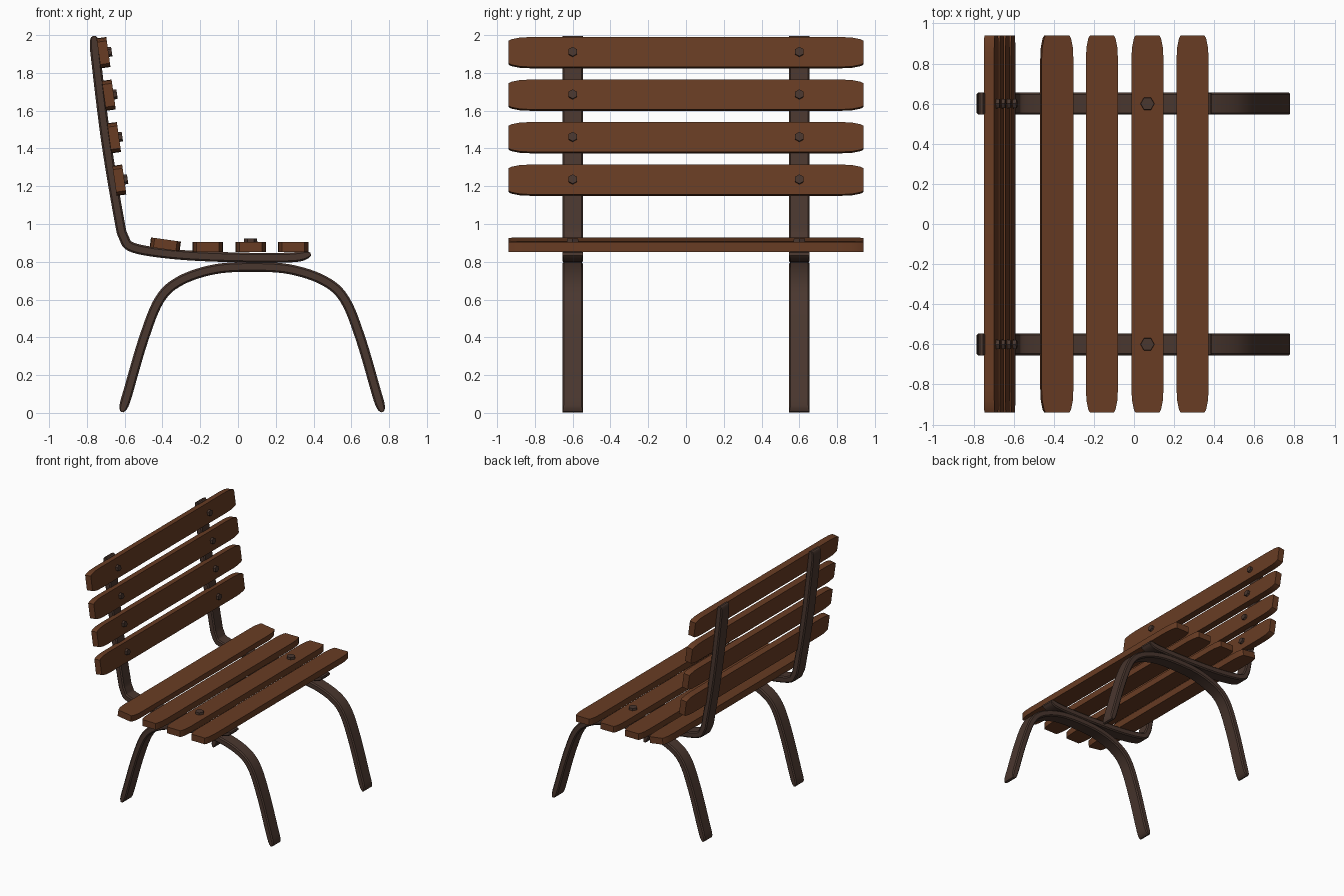
import bpy, bmesh, math
from mathutils import Matrix, Vector

cube = bpy.data.objects.get("Cube")
if cube:
    bpy.data.objects.remove(cube, do_unlink=True)


def material(name, rgb):
    m = bpy.data.materials.new(name)
    m.use_nodes = True
    m.diffuse_color = (*rgb, 1)
    bsdf = m.node_tree.nodes["Principled BSDF"]
    bsdf.inputs["Base Color"].default_value = (*rgb, 1)
    bsdf.inputs["Roughness"].default_value = 0.7
    return m


wood = material("brown wood", (0.138, 0.045, 0.017))
iron = material("dark iron", (0.068, 0.038, 0.028))


def finish(bm, name, mat, matrix=None):
    bmesh.ops.recalc_face_normals(bm, faces=bm.faces)
    mesh = bpy.data.meshes.new(name)
    bm.to_mesh(mesh)
    bm.free()
    mesh.materials.append(mat)
    mesh.shade_smooth()
    mesh.set_sharp_from_angle(angle=math.radians(30))
    obj = bpy.data.objects.new(name, mesh)
    bpy.context.collection.objects.link(obj)
    if matrix:
        obj.matrix_world = matrix
    return obj


def prism(name, outline, z0, z1, mat, matrix, top_scale=1.0):
    """Extrude a flat outline from z0 to z1."""
    bm = bmesh.new()
    low = [bm.verts.new((x, y, z0)) for x, y in outline]
    high = [bm.verts.new((x * top_scale, y * top_scale, z1)) for x, y in outline]
    bm.faces.new(low)
    bm.faces.new(high)
    n = len(outline)
    for i in range(n):
        j = (i + 1) % n
        bm.faces.new((low[i], low[j], high[j], high[i]))
    return finish(bm, name, mat, matrix)


def smooth_path(points, steps=6):
    """Catmull-Rom curve through the points."""
    p = [Vector(q) for q in points]
    p = [2 * p[0] - p[1]] + p + [2 * p[-1] - p[-2]]
    path = []
    for a, b, c, d in zip(p, p[1:], p[2:], p[3:]):
        for s in range(steps):
            t = s / steps
            path.append(0.5 * (2 * b + (c - a) * t + (2 * a - 5 * b + 4 * c - d) * t ** 2
                               + (3 * b - a - 3 * c + d) * t ** 3))
    return path + [p[-2]]


def strap(name, points, y, half_t=0.026, half_w=0.055, chamfer=0.009):
    """Flat bar with chamfered edges and rounded ends, following an x-z path."""
    path = smooth_path(points)
    dist = [0]
    for a, b in zip(path, path[1:]):
        dist.append(dist[-1] + (b - a).length)
    bm = bmesh.new()
    rings = []
    for i, p in enumerate(path):
        tangent = (path[min(i + 1, len(path) - 1)] - path[max(i - 1, 0)]).normalized()
        normal = Vector((-tangent.y, tangent.x))
        end = min(1, min(dist[i], dist[-1] - dist[i]) / 0.07)
        k = 0.3 + 0.7 * math.sqrt(1 - (1 - end) ** 2)
        t, c = half_t * k, chamfer * k
        section = [(half_w, t - c), (half_w - c, t), (c - half_w, t), (-half_w, t - c),
                   (-half_w, c - t), (c - half_w, -t), (half_w - c, -t), (half_w, c - t)]
        rings.append([bm.verts.new((p.x + normal.x * h, y + w, p.y + normal.y * h))
                      for w, h in section])
    for a, b in zip(rings, rings[1:]):
        for i in range(8):
            j = (i + 1) % 8
            bm.faces.new((a[i], a[j], b[j], b[i]))
    bm.faces.new(rings[0])
    bm.faces.new(rings[-1])
    return finish(bm, name, iron)


# Iron frame: an arched leg pair and an L-shaped support on each side
MID = 0.075
half_arch = [(0.69, 0.005), (0.66, 0.10), (0.575, 0.39), (0.49, 0.60),
             (0.38, 0.70), (0.20, 0.76)]
arch = ([(MID - x, z) for x, z in half_arch] + [(MID, 0.773)]
        + [(MID + x, z) for x, z in reversed(half_arch)])
support = [(-0.76, 1.995), (-0.757, 1.92), (-0.70, 1.45), (-0.632, 1.04), (-0.605, 0.93),
           (-0.55, 0.873), (-0.32, 0.838), (0, 0.823), (0.28, 0.823), (0.385, 0.841)]
for side, y in (("left", 0.6), ("right", -0.6)):
    strap(side + "_leg_arch", arch, y)
    strap(side + "_seat_and_back_support", support, y)

# Wooden slats with tapered ends
corner = [(0.08, 0.82), (0.077, 0.88), (0.068, 0.925), (0.06, 0.94)]
slat_outline = (corner + [(-x, y) for x, y in reversed(corner)]
                + [(-x, -y) for x, y in corner] + [(x, -y) for x, y in reversed(corner)])
HALF_T = 0.026


def slat(name, x, z, tilt, bolt_radius=0):
    turn = Matrix.Translation((x, 0, z)) @ Matrix.Rotation(math.radians(tilt), 4, 'Y')
    prism(name, slat_outline, -HALF_T, HALF_T, wood, turn)
    if bolt_radius:
        hexagon = [(bolt_radius * math.cos(i * math.pi / 3),
                    bolt_radius * math.sin(i * math.pi / 3)) for i in range(6)]
        for side, y in (("left", 0.6), ("right", -0.6)):
            prism(name + "_bolt_" + side, hexagon, HALF_T - 0.01, HALF_T + 0.018, iron,
                  turn @ Matrix.Translation((0, y, 0)), 0.94)


# Seat: rear slat tilts with the bend, one slat is bolted
slat("seat_slat_rear", -0.385, 0.892, 8)
slat("seat_slat_second", -0.16, 0.879, 0)
slat("seat_slat_third", 0.067, 0.879, 0, 0.036)
slat("seat_slat_front", 0.292, 0.879, 0)

# Backrest: four bolted slats leaning back
for i in range(4):
    slat(f"back_slat_{i + 1}", -0.628 - 0.028 * i, 1.232 + 0.225 * i, 82, 0.027)
